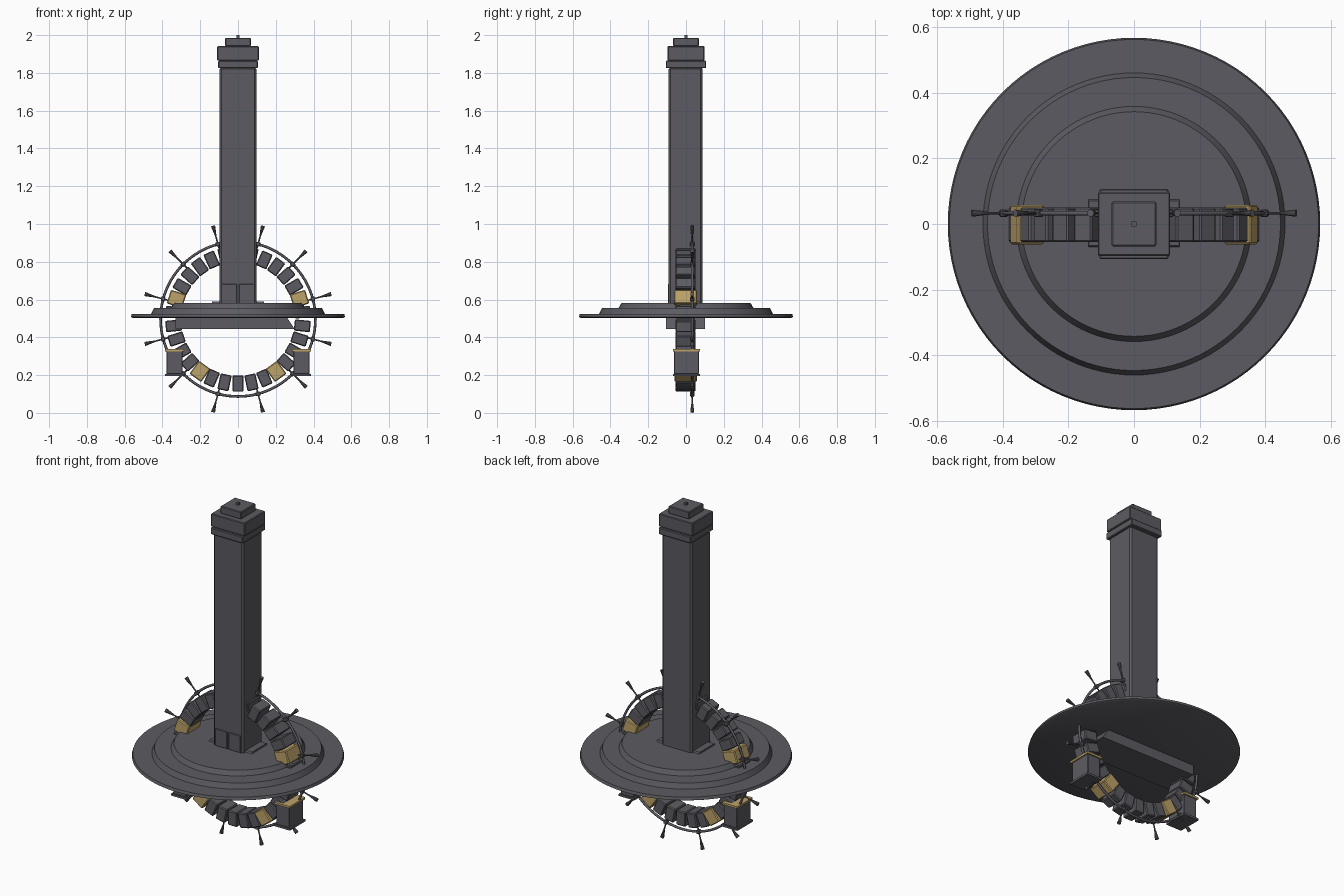
import bpy, math
from mathutils import Matrix, Vector

cube = bpy.data.objects.get("Cube")
if cube:
    bpy.data.objects.remove(cube)


def material(name, rgb):
    m = bpy.data.materials.new(name)
    m.use_nodes = True
    m.diffuse_color = (*rgb, 1)
    m.node_tree.nodes["Principled BSDF"].inputs["Base Color"].default_value = (*rgb, 1)
    return m


GREY = material("slate grey", (0.105, 0.105, 0.122))
GOLD = material("brass gold", (0.50, 0.36, 0.14))
CENTRE = Vector((0, 0, 0.497))


def finish(o, name, mat, bevel=0):
    o.name = name
    o.data.materials.append(mat)
    if bevel:
        b = o.modifiers.new("bevel", "BEVEL")
        b.width, b.segments = bevel, 1
    return o


def box(name, lo, hi, mat=GREY, bevel=0, taper=None):
    """Box between two corners; taper scales the top in x and y."""
    lo, hi = Vector(lo), Vector(hi)
    bpy.ops.mesh.primitive_cube_add(size=1)
    o = bpy.context.object
    size, mid = hi - lo, (lo + hi) / 2
    for v in o.data.vertices:
        k = taper if taper and v.co.z > 0 else 1
        v.co = Vector((v.co.x * size.x * k, v.co.y * size.y * k, v.co.z * size.z))
    o.location = mid
    return finish(o, name, mat, bevel)


def lathe(name, profile, steps, smooth=True):
    """Closed solid turned about z from (radius, height) points."""
    verts, faces = [], []
    n = len(profile)
    for i in range(steps):
        a = math.tau * i / steps
        verts += [(r * math.cos(a), r * math.sin(a), z) for r, z in profile]
        j = (i + 1) % steps
        faces += [(i * n + k, j * n + k, j * n + k + 1, i * n + k + 1) for k in range(n - 1)]
    faces.append([i * n for i in reversed(range(steps))])
    faces.append([i * n + n - 1 for i in range(steps)])
    me = bpy.data.meshes.new(name)
    me.from_pydata(verts, [], faces)
    o = bpy.data.objects.new(name, me)
    bpy.context.collection.objects.link(o)
    if smooth:
        for p in me.polygons:
            p.use_smooth = len(p.vertices) == 4
        me.set_sharp_from_angle(angle=math.radians(30))
    return finish(o, name, GREY)


def on_ring(o, degrees, y=0):
    """Place a part, built along local -z, around the wheel from its lowest point."""
    o.matrix_world = (Matrix.Translation(CENTRE + Vector((0, y, 0)))
                      @ Matrix.Rotation(-math.radians(degrees), 4, "Y") @ o.matrix_basis)


# Stepped round platform
lathe("platform", [(0.555, 0.502), (0.567, 0.508), (0.562, 0.524), (0.460, 0.524),
                   (0.446, 0.554), (0.358, 0.554), (0.342, 0.581)], 96)

# Tower with collar, cap and finial
box("tower_shaft", (-0.098, -0.092, 0.57), (0.098, 0.088, 1.83), bevel=0.010)
box("tower_collar", (-0.105, -0.107, 1.825), (0.105, 0.107, 1.865), bevel=0.004)
box("tower_cap", (-0.110, -0.097, 1.865), (0.110, 0.097, 1.942), bevel=0.004)
box("tower_crown", (-0.068, -0.068, 1.942), (0.068, 0.068, 1.986), bevel=0.004)
box("tower_finial", (-0.007, -0.007, 1.985), (0.007, 0.007, 2.0))

for side, label in ((-1, "right"), (1, "left")):
    # Doors at the foot of the tower
    x0, x1 = sorted((side * 0.005, side * 0.083))
    box(f"{label}_door", (x0, -0.096, 0.581), (x1, -0.090, 0.682), bevel=0.002)
    # Foot brackets beside the tower
    x0, x1 = sorted((side * 0.095, side * 0.14))
    box(f"{label}_foot_bracket", (x0, -0.073, 0.575), (x1, 0.077, 0.590), taper=0.9)
    # Hanging gondola with brass lid
    cx = side * 0.336
    box(f"{label}_gondola", (cx - 0.043, -0.063, 0.205), (cx + 0.043, 0.068, 0.327), bevel=0.003)
    box(f"{label}_gondola_floor", (cx - 0.051, -0.070, 0.195), (cx + 0.051, 0.075, 0.207))
    box(f"{label}_gondola_lid", (cx - 0.050, -0.070, 0.325), (cx + 0.050, 0.075, 0.337), GOLD)

# Beam under the platform, with its left end cut on a slant
beam = box("under_beam", (-0.33, -0.105, 0.443), (0.30, 0.100, 0.505))
for v in beam.data.vertices:
    if v.co.x > 0 and v.co.z > 0:
        v.co.x -= 0.04

# Wheel of segments, every sixth one brass
for i in range(30):
    brass = i % 6 == 3
    w, d = (0.038, 0.060) if brass else (0.030, 0.053)
    seg = box("brass_segment" if brass else "wheel_segment", (-w, -d, -0.385), (w, d, -0.300),
              GOLD if brass else GREY, bevel=0.005)
    on_ring(seg, i * 12, -0.002)

# Thin outer hoop
bpy.ops.mesh.primitive_torus_add(major_radius=0.410, minor_radius=0.007, major_segments=96,
                                 minor_segments=8, location=CENTRE + Vector((0, 0.033, 0)),
                                 rotation=(math.pi / 2, 0, 0))
bpy.ops.object.shade_smooth()
finish(bpy.context.object, "outer_hoop", GREY)

# Flared spokes around the hoop, each with a collar
for i in range(12):
    spoke = lathe("flared_spoke", [(0.011, -0.511), (0.010, -0.500), (0.004, -0.455),
                                   (0.004, -0.385)], 10)
    on_ring(spoke, 15 + i * 30, 0.033)
    collar = box("spoke_collar", (-0.012, -0.011, -0.421), (0.012, 0.011, -0.400), bevel=0.003)
    on_ring(collar, 15 + i * 30, 0.033)
